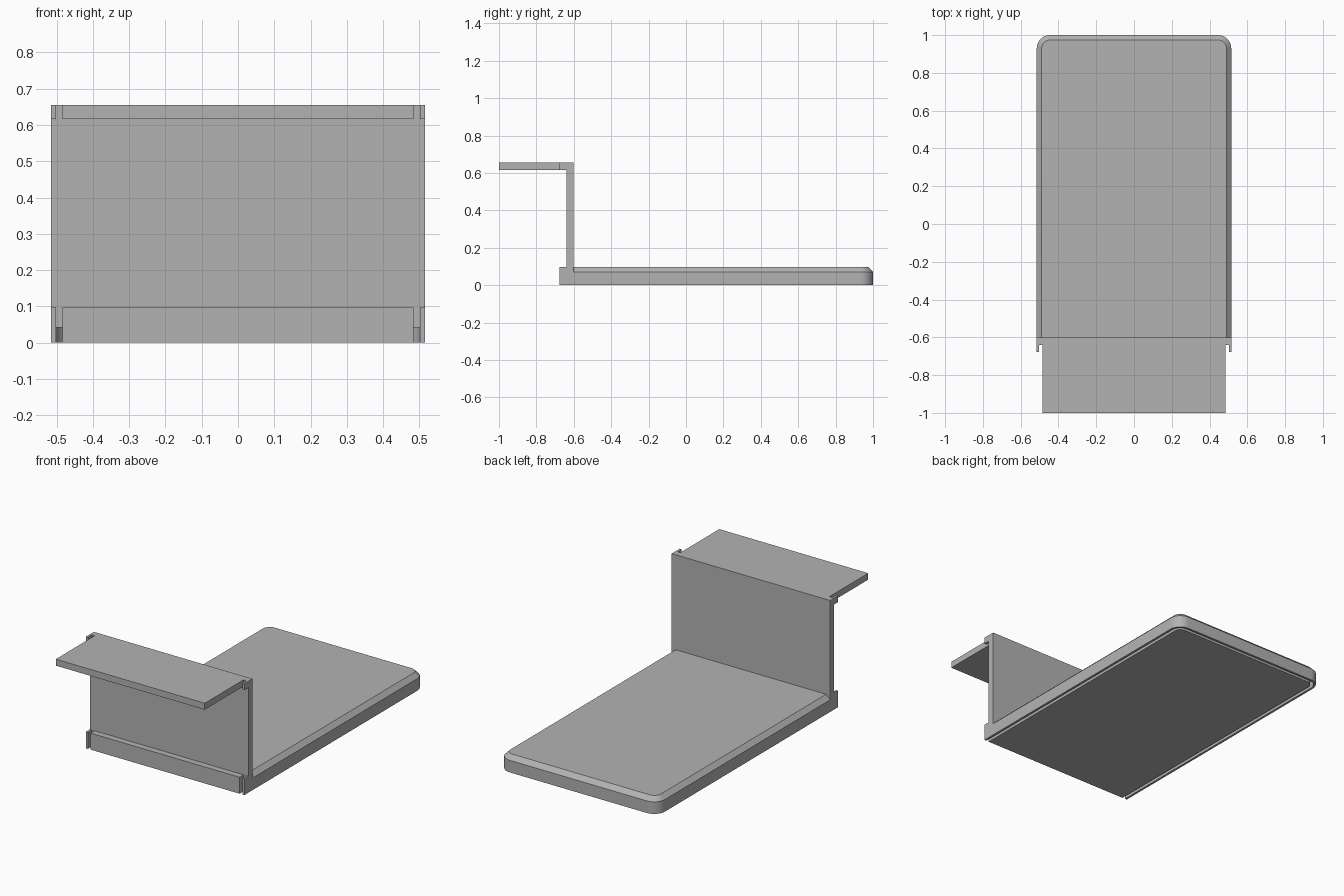
import bpy
import bmesh
from math import sin, cos, pi

cube = bpy.data.objects.get("Cube")
if cube:
    bpy.data.objects.remove(cube)

grey = bpy.data.materials.new("plain_grey")
grey.use_nodes = True
colour = (0.45, 0.45, 0.45, 1)
grey.diffuse_color = colour
grey.node_tree.nodes["Principled BSDF"].inputs["Base Color"].default_value = colour

HALF = 0.515      # half width of the whole model
BACK = 1.0        # rear end of the base
WALL_BACK = -0.602
WALL_FRONT = -0.64
LIP = -0.677      # front of the lips and tabs
SLOT_OUT, SLOT_IN = 0.013, 0.031   # slot edges, measured in from the rim
SLOT_TOP = 0.042
BASE_TOP = 0.097
CHAMFER = 0.026
RADIUS = 0.07


def finish(bm, name):
    bmesh.ops.recalc_face_normals(bm, faces=bm.faces[:])
    mesh = bpy.data.meshes.new(name)
    bm.to_mesh(mesh)
    bm.free()
    mesh.materials.append(grey)
    obj = bpy.data.objects.new(name, mesh)
    bpy.context.collection.objects.link(obj)
    bpy.ops.object.select_all(action="DESELECT")
    obj.select_set(True)
    bpy.context.view_layer.objects.active = obj
    bpy.ops.object.shade_smooth_by_angle(angle=pi / 6)
    return obj


def u_outline(inset, z, steps=10):
    """U-shaped path with rounded rear corners, open at the front."""
    r = RADIUS - inset
    cx, cy = HALF - RADIUS, BACK - RADIUS
    points = [(HALF - inset, WALL_BACK, z)]
    for side, start in ((1, 0), (-1, pi / 2)):
        for i in range(steps + 1):
            a = start + i / steps * pi / 2
            points.append((side * cx + r * cos(a), cy + r * sin(a), z))
    points.append((inset - HALF, WALL_BACK, z))
    return points


# Base: chamfered slab with a slot running round its underside
bm = bmesh.new()
section = [(SLOT_IN, 0), (SLOT_IN, SLOT_TOP), (SLOT_OUT, SLOT_TOP), (SLOT_OUT, 0),
           (0, 0), (0, BASE_TOP - CHAMFER), (CHAMFER, BASE_TOP)]
rings = [[bm.verts.new(p) for p in u_outline(*s)] for s in section]
for a, b in zip(rings, rings[1:]):
    for i in range(len(a) - 1):
        bm.faces.new((a[i], a[i + 1], b[i + 1], b[i]))
bm.faces.new(rings[0])
bm.faces.new(rings[-1])
bm.faces.new([r[0] for r in rings] + [r[-1] for r in reversed(rings)])
finish(bm, "base_slab")


# Bracket: wall, lower lip, upper shelf and corner tabs as one solid
def solid(x, y, z):
    x = abs(x)
    middle = x < HALF - SLOT_IN
    slot = not middle and x < HALF - SLOT_OUT
    if y > WALL_FRONT:
        return not (slot and z < SLOT_TOP)
    end_band = z < BASE_TOP or z > SHELF_BOTTOM
    if y > LIP:
        return end_band and not slot
    return middle and z > SHELF_BOTTOM


SHELF_BOTTOM = 0.617
half_cuts = [HALF - SLOT_IN, HALF - SLOT_OUT, HALF]
cuts = ([-x for x in reversed(half_cuts)] + half_cuts,
        [-1.0, LIP, WALL_FRONT, WALL_BACK],
        [0, SLOT_TOP, BASE_TOP, SHELF_BOTTOM, 0.655])


def filled(cell):
    if any(c < 0 or c >= len(k) - 1 for c, k in zip(cell, cuts)):
        return False
    return solid(*[(k[c] + k[c + 1]) / 2 for c, k in zip(cell, cuts)])


bm = bmesh.new()
verts = {}


def vert(key):
    if key not in verts:
        verts[key] = bm.verts.new([k[c] for c, k in zip(key, cuts)])
    return verts[key]


cells = [(i, j, k) for i in range(len(cuts[0]) - 1)
         for j in range(len(cuts[1]) - 1) for k in range(len(cuts[2]) - 1)]
for cell in filter(filled, cells):
    for axis in range(3):
        for step in (0, 1):
            neighbour = list(cell)
            neighbour[axis] += 2 * step - 1
            if filled(neighbour):
                continue
            corners = []
            for u, v in ((0, 0), (1, 0), (1, 1), (0, 1)):
                key = list(cell)
                key[axis] += step
                key[(axis + 1) % 3] += u
                key[(axis + 2) % 3] += v
                corners.append(vert(tuple(key)))
            bm.faces.new(corners if step else corners[::-1])
bmesh.ops.dissolve_limit(bm, angle_limit=0.01, verts=bm.verts[:], edges=bm.edges[:])
finish(bm, "wall_and_shelf_bracket")
